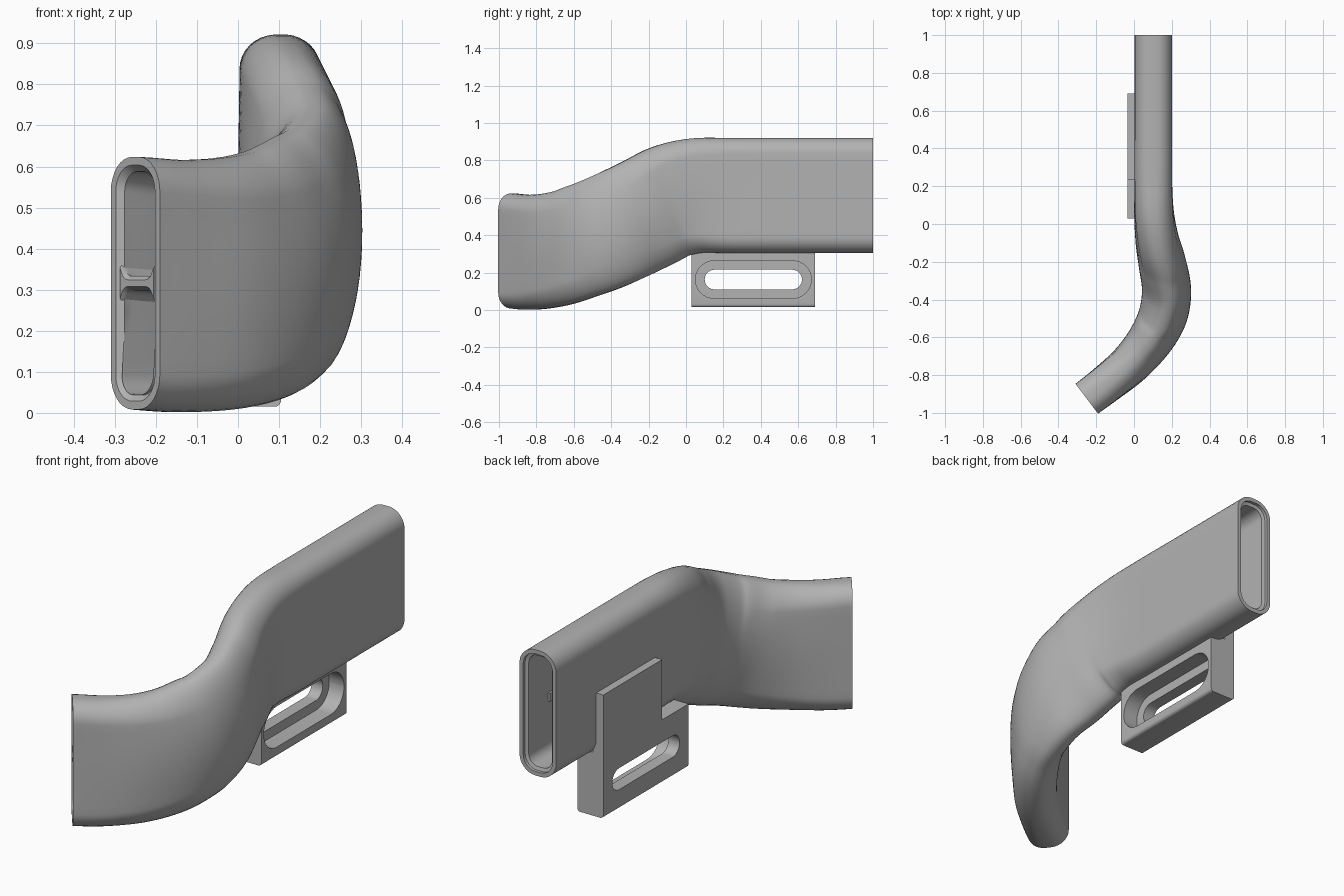
import bpy, bmesh, math
from mathutils import Vector

cube = bpy.data.objects.get("Cube")
if cube:
    bpy.data.objects.remove(cube, do_unlink=True)

grey = bpy.data.materials.new("plain grey plastic")
grey.use_nodes = True
grey.diffuse_color = (0.45, 0.45, 0.45, 1)
grey.node_tree.nodes["Principled BSDF"].inputs["Base Color"].default_value = (0.45, 0.45, 0.45, 1)


def make_object(name, bm):
    bmesh.ops.recalc_face_normals(bm, faces=bm.faces)
    mesh = bpy.data.meshes.new(name)
    bm.to_mesh(mesh)
    bm.free()
    mesh.materials.append(grey)
    obj = bpy.data.objects.new(name, mesh)
    bpy.context.collection.objects.link(obj)
    return obj


def smooth(obj):
    bpy.ops.object.select_all(action='DESELECT')
    obj.select_set(True)
    bpy.context.view_layer.objects.active = obj
    bpy.ops.object.shade_smooth_by_angle(angle=math.radians(32))


def rounded(w, h, r, steps=8, side=0):
    """Rounded rectangle as (across, up) points, with extra points up the sides."""
    pts = []
    for k, (sx, sy) in enumerate([(1, 1), (-1, 1), (-1, -1), (1, -1)]):
        for i in range(steps + 1):
            a = (k + i / steps) * math.pi / 2
            pts.append((sx * (w / 2 - r) + r * math.cos(a), sy * (h / 2 - r) + r * math.sin(a)))
        if k in (1, 3):
            for i in range(1, side):
                pts.append((sx * w / 2, sy * (h / 2 - r) * (1 - 2 * i / side)))
    return pts


def catmull(points, steps):
    """Smooth path through the points."""
    p = [Vector(q) for q in points]
    p = [2 * p[0] - p[1]] + p + [2 * p[-1] - p[-2]]
    out = []
    for i in range(1, len(p) - 2):
        a, b, c, d = p[i - 1:i + 3]
        for s in range(steps):
            t = s / steps
            out.append(0.5 * (2 * b + (c - a) * t + (2 * a - 5 * b + 4 * c - d) * t * t
                              + (3 * b - a - 3 * c + d) * t ** 3))
    return out + [p[-2]]


def frames_along(path):
    """Position, tangent, level side axis and up axis at each path point."""
    out = []
    last = len(path) - 1
    for i, pos in enumerate(path):
        t = path[min(i + 1, last)] - path[max(i - 1, 0)]
        if i in (0, last):
            t.z = 0
        t.normalize()
        side = t.cross(Vector((0, 0, 1))).normalized()
        out.append((pos, t, side, side.cross(t)))
    return out


def loft(name, rings, closed):
    """Skin rings of (frame, section, shift along tangent)."""
    bm = bmesh.new()
    loops = [[bm.verts.new(pos + t * shift + side * u + up * v) for u, v in section]
             for (pos, t, side, up), section, shift in rings]
    pairs = list(zip(loops, loops[1:]))
    if closed:
        pairs.append((loops[-1], loops[0]))
    else:
        bm.faces.new(loops[0])
        bm.faces.new(loops[-1])
    for a, b in pairs:
        n = len(a)
        for i in range(n):
            j = (i + 1) % n
            bm.faces.new((a[i], a[j], b[j], b[i]))
    return make_object(name, bm)


def box(name, lo, hi):
    bm = bmesh.new()
    bmesh.ops.create_cube(bm, size=1)
    for v in bm.verts:
        v.co = Vector([(l + h) / 2 + c * (h - l) for l, h, c in zip(lo, hi, v.co)])
    return make_object(name, bm)


def prism_x(name, section, x0, x1, y, z):
    """Extrude a (y, z) outline along x."""
    base = (Vector((0, y, z)), Vector((1, 0, 0)), Vector((0, 1, 0)), Vector((0, 0, 1)))
    return loft(name, [(base, section, x0), (base, section, x1)], False)


# Duct centre line; the fourth value is how far the section swells to an oval
path = catmull([(.1025, 1, .6125, 0), (.1025, .45, .6125, 0), (.1025, .23, .6125, 0),
                (.106, .06, .612, .2), (.122, -.08, .582, .5), (.148, -.2, .522, .85),
                (.172, -.34, .455, 1), (.16, -.46, .402, 1), (.122, -.555, .368, .85),
                (.06, -.65, .335, .6), (-.03, -.75, .315, .35), (-.145, -.845, .309, .12),
                (-.25, -.925, .316, 0)], 6)
frames = frames_along([p.to_3d() for p in path])
swell = [p.w for p in path]
W, H, R, OVAL = .198, .615, .085, .26


def duct_section(inset, e):
    """Rounded slot blended by e toward a wider oval, both inset by the wall."""
    w, h = W - 2 * inset, H - 2 * inset
    a, b = OVAL / 2 - inset, h / 2
    out = []
    for u, v in rounded(w, h, R - inset, side=12):
        angle = math.atan2(v / h, u / w)
        out.append((u + e * (a * math.cos(angle) - u), v + e * (b * math.sin(angle) - v)))
    return out


# Hollow duct with a chamfered lip at both ends
lip, bore = duct_section(.02, 0), duct_section(.036, 0)
stations = list(zip(frames, swell))
rings = [(f, duct_section(0, e), 0) for f, e in stations]
rings += [(frames[-1], lip, 0), (frames[-1], bore, -.015)]
rings += [(f, duct_section(.036, e), 0) for f, e in reversed(stations[1:-1])]
rings += [(frames[0], bore, .02), (frames[0], lip, .015), (frames[0], lip, 0)]
smooth(loft("duct", rings, True))


def bar_section(half, e):
    """Divider bar flaring where it meets the side walls."""
    us = [-.068 + .136 * i / 24 for i in range(25)]
    top = []
    for u in us:
        k = min(1, max(0, (abs(u) - .034) / .03))
        top.append((u * (1 + .4 * e), half + .03 * (1 - math.sqrt(1 - k * k))))
    return top + [(u, -v) for u, v in reversed(top)]


# Divider splitting the front mouth in two
bars = [(f, bar_section(.017, e), 0) for f, e in stations[-12:-1]]
bars += [(frames[-1], bar_section(.017, 0), -.015), (frames[-1], bar_section(.008, 0), -.004)]
smooth(loft("mouth_divider", bars, False))

# Small catches on the inner side walls near the back
for name, x in (("left_catch", .165), ("right_catch", .04)):
    box(name, (x - .01, .8, .59), (x + .01, .83, .63))

# Mounting block under the duct with rounded lower edges
block = box("mounting_block", (-.035, .03, .015), (.105, .69, .325))
bm = bmesh.new()
bm.from_mesh(block.data)
low = [e for e in bm.edges if all(v.co.z < .02 for v in e.verts)
       and abs(e.verts[0].co.y - e.verts[1].co.y) > .1]
bmesh.ops.bevel(bm, geom=low, offset=.016, segments=4, profile=.5, affect='EDGES')
bm.to_mesh(block.data)
bm.free()

# Slot through the block with a wider recess on the left side
cutters = [prism_x("slot_cutter", rounded(.52, .105, .052), -.1, .2, .36, .163),
           prism_x("recess_cutter", rounded(.62, .2, .0995), .025, .2, .36, .163)]
bpy.context.view_layer.objects.active = block
for cutter in cutters:
    cutter.hide_render = True
    mod = block.modifiers.new("cut", 'BOOLEAN')
    mod.operation = 'DIFFERENCE'
    mod.object = cutter
    bpy.ops.object.modifier_apply(modifier=mod.name)
for cutter in cutters:
    bpy.data.objects.remove(cutter, do_unlink=True)
smooth(block)

# Tall plate joining the block to the duct wall
box("side_plate", (-.035, .235, .31), (.02, .69, .62))
